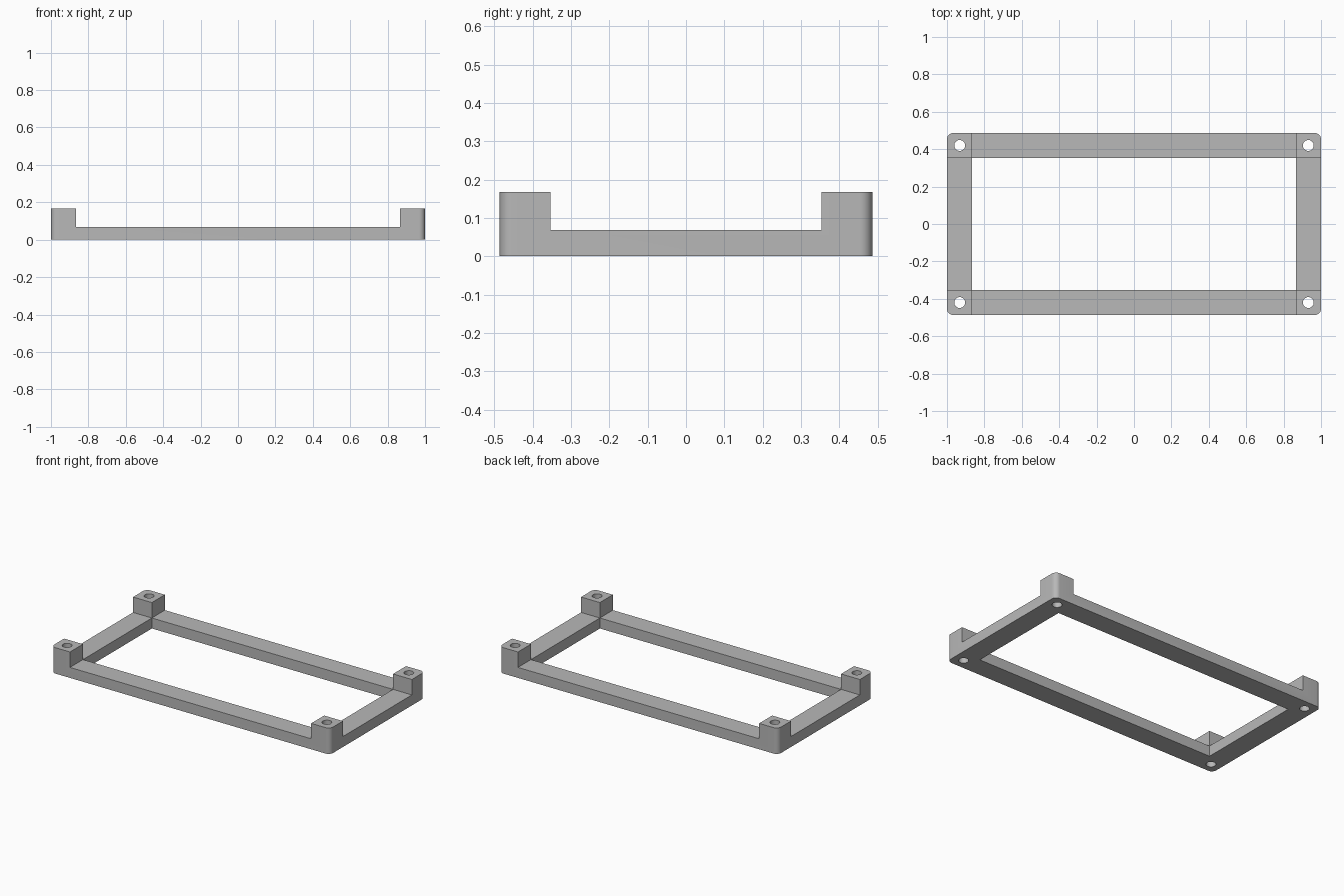
import bpy
import bmesh

if "Cube" in bpy.data.objects:
    bpy.data.objects.remove(bpy.data.objects["Cube"], do_unlink=True)

HALF_X, HALF_Y = 1.0, 0.486      # outer half sizes
IN_X, IN_Y = 0.865, 0.353        # opening half sizes
BAR_Z, POST_Z = 0.068, 0.168     # bar and corner post heights
HOLE_X, HOLE_Y, HOLE_R = 0.932, 0.42, 0.029
CORNER_R = 0.032

grey = bpy.data.materials.new("light grey")
grey.use_nodes = True
colour = (0.48, 0.48, 0.48, 1)
grey.diffuse_color = colour
grey.node_tree.nodes["Principled BSDF"].inputs["Base Color"].default_value = colour


def block(name, half_x, half_y, z0, z1, radius=0):
    """Box between two heights, with optional rounded vertical edges."""
    bm = bmesh.new()
    bmesh.ops.create_cube(bm, size=2)
    for v in bm.verts:
        v.co = (v.co.x * half_x, v.co.y * half_y, z1 if v.co.z > 0 else z0)
    if radius:
        upright = [e for e in bm.edges
                   if abs(e.verts[0].co.z - e.verts[1].co.z) > 0.01]
        bmesh.ops.bevel(bm, geom=upright, offset=radius, segments=8,
                        profile=0.5, affect='EDGES')
    mesh = bpy.data.meshes.new(name)
    bm.to_mesh(mesh)
    bm.free()
    mesh.materials.append(grey)
    obj = bpy.data.objects.new(name, mesh)
    bpy.context.collection.objects.link(obj)
    return obj


def cut(target, cutter):
    """Subtract the cutter from the target and delete it."""
    cutter.hide_render = True
    mod = target.modifiers.new("cut", 'BOOLEAN')
    mod.operation = 'DIFFERENCE'
    mod.solver = 'EXACT'
    mod.object = cutter
    bpy.ops.object.select_all(action='DESELECT')
    target.select_set(True)
    bpy.context.view_layer.objects.active = target
    bpy.ops.object.modifier_apply(modifier=mod.name)
    bpy.data.objects.remove(cutter, do_unlink=True)


# Rounded slab, lowered along each side so the corner posts stand up
frame = block("mounting_frame", HALF_X, HALF_Y, 0, POST_Z, CORNER_R)
cut(frame, block("long_side_cutter", IN_X, 1, BAR_Z, 1))
cut(frame, block("short_side_cutter", 2, IN_Y, BAR_Z, 1))

# Central opening
cut(frame, block("opening_cutter", IN_X, IN_Y, -1, 1))

# Screw holes through the posts
for sx in (-1, 1):
    for sy in (-1, 1):
        bpy.ops.mesh.primitive_cylinder_add(
            vertices=32, radius=HOLE_R, depth=1,
            location=(sx * HOLE_X, sy * HOLE_Y, 0))
        hole = bpy.context.object
        hole.name = "hole_cutter"
        hole.data.materials.append(grey)
        cut(frame, hole)

bpy.ops.object.select_all(action='DESELECT')
frame.select_set(True)
bpy.context.view_layer.objects.active = frame
bpy.ops.object.shade_smooth_by_angle()
